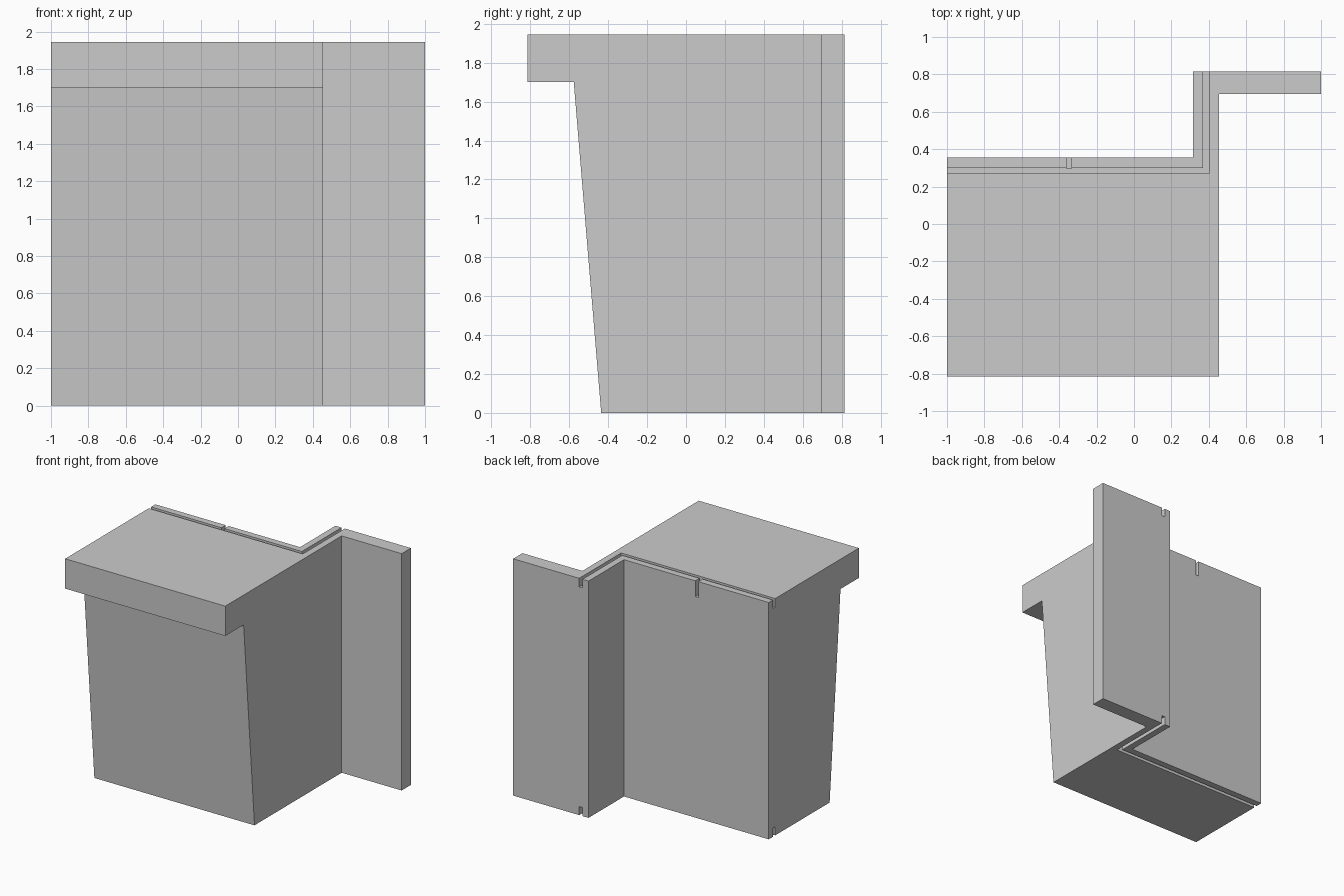
import bpy
import bmesh
from mathutils import Vector

cube = bpy.data.objects.get("Cube")
if cube:
    bpy.data.objects.remove(cube, do_unlink=True)

HEIGHT = 1.945
GROOVE_DEPTH = 0.07
NOTCH_DEPTH = 0.13
OVER = 0.05  # cutter overshoot

grey = bpy.data.materials.new("plain grey")
grey.use_nodes = True
colour = (0.6, 0.6, 0.6, 1)
grey.diffuse_color = colour
grey.node_tree.nodes["Principled BSDF"].inputs["Base Color"].default_value = colour


def prism(name, points, extrusion):
    """Closed solid made by sweeping a flat outline along a vector."""
    bm = bmesh.new()
    face = bm.faces.new([bm.verts.new(p) for p in points])
    swept = bmesh.ops.extrude_face_region(bm, geom=[face])["geom"]
    bmesh.ops.translate(bm, vec=Vector(extrusion),
                        verts=[v for v in swept if isinstance(v, bmesh.types.BMVert)])
    bmesh.ops.recalc_face_normals(bm, faces=bm.faces)
    mesh = bpy.data.meshes.new(name)
    bm.to_mesh(mesh)
    bm.free()
    mesh.materials.append(grey)
    obj = bpy.data.objects.new(name, mesh)
    bpy.context.collection.objects.link(obj)
    return obj


def upright(name, outline, z0, z1):
    return prism(name, [(x, y, z0) for x, y in outline], (0, 0, z1 - z0))


def cut(target, cutter):
    mod = target.modifiers.new("cut", "BOOLEAN")
    mod.operation = "DIFFERENCE"
    mod.solver = "EXACT"
    mod.object = cutter
    cutter.hide_render = True
    bpy.context.view_layer.objects.active = target
    bpy.ops.object.modifier_apply(modifier=mod.name)
    bpy.data.objects.remove(cutter, do_unlink=True)


# Block with a stepped back wall and a side flange
block = upright("corner_block", [
    (-1, -0.815), (0.455, -0.815), (0.455, 0.695), (1, 0.695),
    (1, 0.815), (0.315, 0.815), (0.315, 0.355), (-1, 0.355)], 0, HEIGHT)

# Sloping front below the overhanging lip
front = [(-1, -OVER), (-0.436, -OVER), (-0.436, 0), (-0.577, 1.7), (-1, 1.7)]
cut(block, prism("front_cutter", [(-1.1, y, z) for y, z in front], (1.7, 0, 0)))

# Cranked groove along the top and bottom
groove = [(-1.1, 0.27), (0.4, 0.27), (0.4, 0.9),
          (0.37, 0.9), (0.37, 0.3), (-1.1, 0.3)]
for z0, z1 in ((-OVER, GROOVE_DEPTH), (HEIGHT - GROOVE_DEPTH, HEIGHT + OVER)):
    cut(block, upright("groove_cutter", groove, z0, z1))

# Drain notch from the top groove out through the back wall
notch = [(-0.36, 0.298), (-0.333, 0.298), (-0.333, 0.45), (-0.36, 0.45)]
cut(block, upright("notch_cutter", notch, HEIGHT - NOTCH_DEPTH, HEIGHT + OVER))
